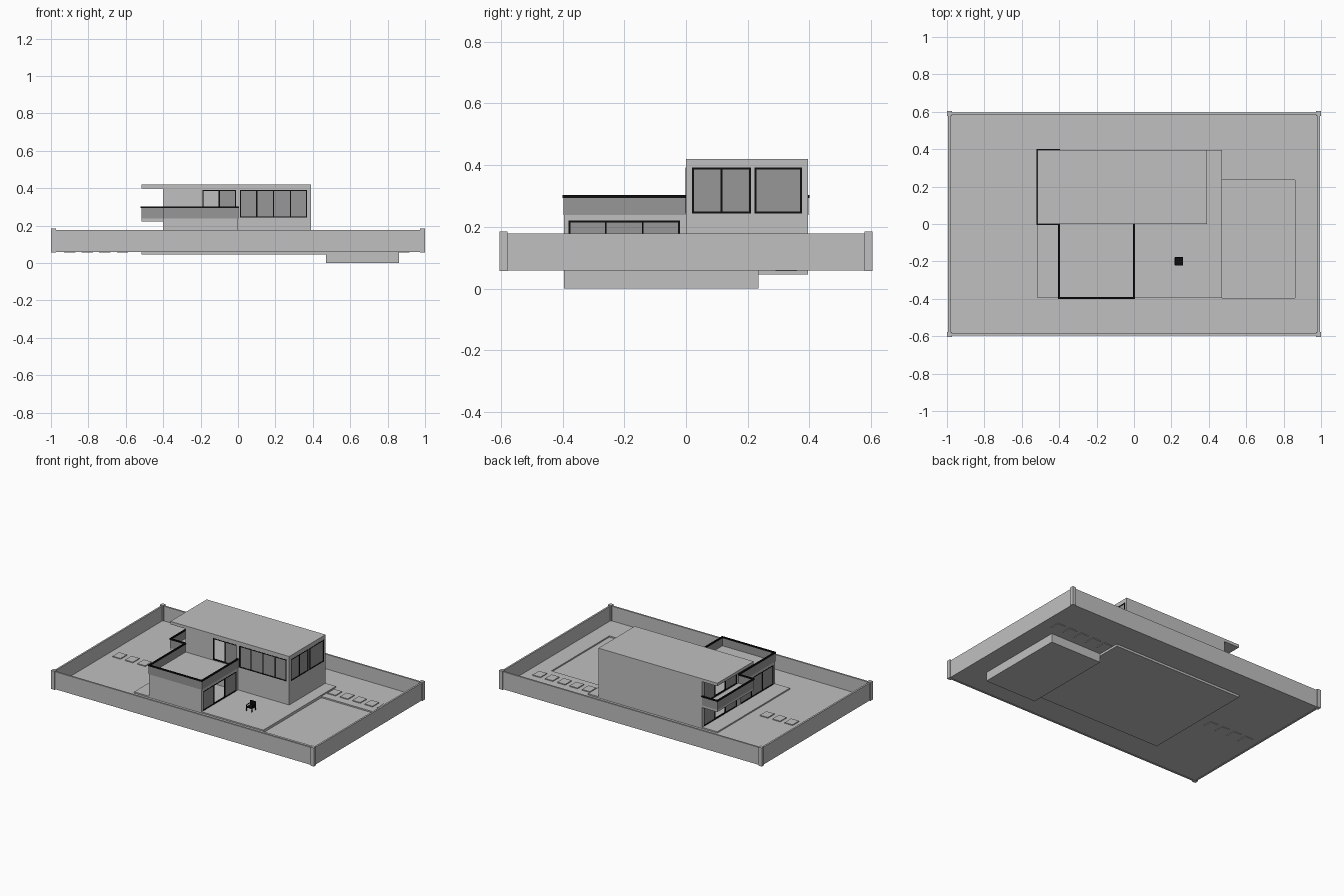
import bpy
import bmesh

cube = bpy.data.objects.get("Cube")
if cube:
    bpy.data.objects.remove(cube, do_unlink=True)


def material(name, value):
    m = bpy.data.materials.new(name)
    m.use_nodes = True
    colour = (value, value, value, 1)
    m.diffuse_color = colour
    m.node_tree.nodes["Principled BSDF"].inputs["Base Color"].default_value = colour
    return m


PLASTER = material("light grey", 0.53)
GLASS = material("glass grey", 0.31)
BLACK = material("black", 0.004)


def boxes(name, ranges, mat):
    """One object made of boxes given as (x0, x1, y0, y1, z0, z1)."""
    bm = bmesh.new()
    for x0, x1, y0, y1, z0, z1 in ranges:
        verts = bmesh.ops.create_cube(bm, size=1)["verts"]
        bmesh.ops.scale(bm, vec=(x1 - x0, y1 - y0, z1 - z0), verts=verts)
        bmesh.ops.translate(bm, vec=((x0 + x1) / 2, (y0 + y1) / 2, (z0 + z1) / 2), verts=verts)
    mesh = bpy.data.meshes.new(name)
    bm.to_mesh(mesh)
    bm.free()
    mesh.materials.append(mat)
    obj = bpy.data.objects.new(name, mesh)
    bpy.context.collection.objects.link(obj)
    return obj


def cut(obj, ranges):
    """Subtract boxes one at a time, then drop the cutters."""
    for r in ranges:
        cutter = boxes("cutter", [r], PLASTER)
        cutter.hide_render = True
        mod = obj.modifiers.new("cut", "BOOLEAN")
        mod.operation = "DIFFERENCE"
        mod.solver = "EXACT"
        mod.object = cutter
        bpy.context.view_layer.update()
        graph = bpy.context.evaluated_depsgraph_get()
        mesh = bpy.data.meshes.new_from_object(obj.evaluated_get(graph))
        obj.modifiers.clear()
        obj.data = mesh
        bpy.data.objects.remove(cutter, do_unlink=True)


# Ground levels
LAWN, PATIO, FLOOR, ROOF = 0.077, 0.086, 0.24, 0.42
WALL, BAR = 0.012, 0.006
WEST, EAST, BACK, FRONT = -0.4, 0.39, 0.395, -0.395
DECK = -0.515

# Plot: lawn with a sunken pool
pool = (0.47, 0.86, FRONT, 0.235)
lawn = boxes("lawn", [(-0.99, 0.99, -0.59, 0.59, 0.06, LAWN)], PLASTER)
cut(lawn, [(*pool, 0.03, 0.1)])
boxes("pool", [(*pool, 0, LAWN - 0.009)], PLASTER)
boxes("patio", [(DECK, 0.47, FRONT, BACK, 0.045, PATIO)], PLASTER)

# Boundary wall and corner posts
boxes("boundary_wall",
      [(-0.99, 0.99, s * 0.591 - 0.006, s * 0.591 + 0.006, 0.058, 0.178) for s in (-1, 1)]
      + [(s * 0.988 - 0.006, s * 0.988 + 0.006, -0.59, 0.59, 0.058, 0.178) for s in (-1, 1)],
      PLASTER)
boxes("corner_posts",
      [(sx * 0.987 - 0.013, sx * 0.987 + 0.013, sy * 0.591 - 0.013, sy * 0.591 + 0.013, 0.056, 0.184)
       for sx in (-1, 1) for sy in (-1, 1)], PLASTER)


# Stepping stones
def stones(name, first, y, count):
    boxes(name, [(first + i * 0.094 - 0.03, first + i * 0.094 + 0.03, y - 0.035, y + 0.035,
                  0.056, LAWN + 0.006) for i in range(count)], PLASTER)


stones("west_stepping_stones", -0.9, 0, 4)
stones("east_stepping_stones", 0.51, 0.325, 5)

# Window groups: name, wall axis, wall position, outward sign, start, end, bottom, top, panes, open pane
low, high = (PATIO, 0.22), (FLOOR + 0.003, 0.392)
windows = [
    ("front_windows", "y", 0, -1, 0.01, 0.37, *high, 4, None),
    ("terrace_door", "y", 0, -1, -0.19, -0.01, *high, 2, 0),
    ("east_double_window", "x", EAST, 1, 0.02, 0.21, *high, 2, None),
    ("east_single_window", "x", EAST, 1, 0.222, 0.376, *high, 1, None),
    ("balcony_doors", "x", WEST, -1, 0.02, 0.375, *high, 3, 1),
    ("west_doors", "x", WEST, -1, 0.02, 0.375, *low, 3, 1),
    ("wing_west_windows", "x", WEST, -1, -0.38, -0.02, *low, 3, None),
    ("wing_east_doors", "x", 0, 1, -0.38, -0.02, *low, 3, 1),
]


def slab(axis, pos, sign, depth0, depth1, a0, a1, z0, z1):
    """Box range on a wall; depths are measured inward from its outer face."""
    d = sorted((pos - sign * depth0, pos - sign * depth1))
    return (*d, a0, a1, z0, z1) if axis == "x" else (a0, a1, *d, z0, z1)


# Hollow house and wing
house = boxes("house_walls", [(WEST, EAST, 0, BACK, PATIO - 0.004, 0.402)], PLASTER)
wing = boxes("wing_walls", [(WEST, 0, FRONT, 0, PATIO - 0.004, FLOOR)], PLASTER)
cut(house, [(WEST + WALL, EAST - WALL, WALL, BACK - WALL, z0, z1)
            for z0, z1 in ((PATIO, 0.222), (FLOOR, 0.397))])
cut(wing, [(WEST + WALL, -WALL, FRONT + WALL, -WALL, PATIO, 0.222)])

# Openings, frames and glass
for name, axis, pos, sign, a0, a1, z0, z1, n, opened in windows:
    shell = wing if name.startswith("wing") else house
    cut(shell, [slab(axis, pos, sign, -0.01, WALL + 0.004, a0, a1, z0, z1)])
    step = (a1 - a0) / n
    frame = [slab(axis, pos, sign, -0.001, 0.008, a0, a1, z, z + BAR) for z in (z0, z1 - BAR)]
    for i in range(n + 1):
        c = min(max(a0 + i * step, a0 + BAR / 2), a1 - BAR / 2)
        frame.append(slab(axis, pos, sign, -0.001, 0.008, c - BAR / 2, c + BAR / 2, z0, z1))
    boxes(name + "_frame", frame, BLACK)
    boxes(name + "_glass", [slab(axis, pos, sign, 0.002, 0.005, a0 + i * step, a0 + (i + 1) * step, z0, z1)
                            for i in range(n) if i != opened], GLASS)

# Roof and balcony floor
boxes("roof", [(DECK, EAST, 0, BACK, 0.4, ROOF)], PLASTER)
boxes("balcony_floor", [(DECK, WEST, 0, BACK, 0.222, FLOOR)], PLASTER)

# Glass balustrade with black handrail
corners = [(WEST, BACK), (DECK, BACK), (DECK, 0), (WEST, 0), (WEST, FRONT), (0, FRONT), (0, 0)]
panes, rails = [], []
for (xa, ya), (xb, yb) in zip(corners, corners[1:]):
    x0, x1, y0, y1 = min(xa, xb), max(xa, xb), min(ya, yb), max(ya, yb)
    for out, t, z0, z1 in ((panes, 0.002, FLOOR - 0.002, 0.295), (rails, 0.005, 0.294, 0.303)):
        out.append((x0 - t, x1 + t, y0 - t, y1 + t, z0, z1))
boxes("balustrade_glass", panes, GLASS)
boxes("balustrade_handrail", rails, BLACK)

# Patio chair
cx, cy = 0.24, -0.2
chair = [(cx - 0.022, cx + 0.022, cy - 0.022, cy + 0.022, PATIO + 0.022, PATIO + 0.028),
         (cx - 0.022, cx + 0.022, cy + 0.018, cy + 0.024, PATIO + 0.022, PATIO + 0.058)]
for sx in (-1, 1):
    chair.append((cx + sx * 0.021 - 0.002, cx + sx * 0.021 + 0.002, cy - 0.02, cy + 0.02,
                  PATIO + 0.038, PATIO + 0.042))
    for sy in (-1, 1):
        lx, ly = cx + sx * 0.02, cy + sy * 0.02
        chair.append((lx - 0.002, lx + 0.002, ly - 0.002, ly + 0.002, PATIO, PATIO + 0.04))
boxes("patio_chair", chair, BLACK)
